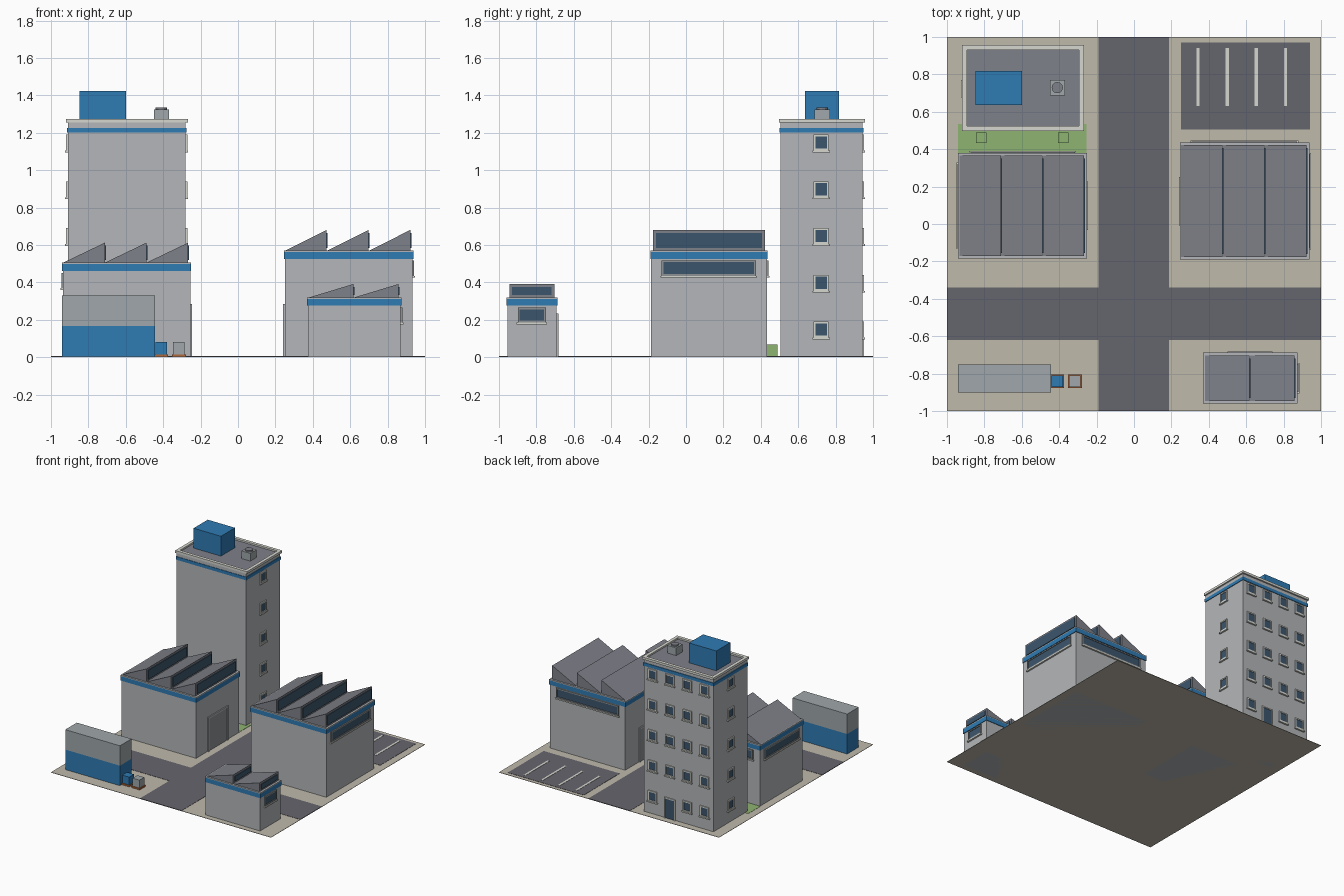
import bpy, bmesh
from mathutils import Matrix

if "Cube" in bpy.data.objects:
    bpy.data.objects.remove(bpy.data.objects["Cube"])


def material(name, r, g, b):
    m = bpy.data.materials.new(name)
    m.diffuse_color = [(c / 255) ** 2.2 for c in (r, g, b)] + [1]
    m.use_nodes = True
    m.node_tree.nodes["Principled BSDF"].inputs["Base Color"].default_value = m.diffuse_color
    return m


WALL = material("wall", 178, 181, 184)
ROOF = material("roof", 126, 128, 136)
BLUE = material("blue", 50, 122, 178)
GLASS = material("glass", 62, 86, 108)
TRIM = material("trim", 214, 214, 208)
DARK = material("door_grey", 140, 145, 147)
ROAD = material("asphalt", 101, 101, 109)
SAND = material("paving", 190, 184, 170)
GREEN = material("grass", 140, 178, 112)
WOOD = material("pallet_wood", 176, 104, 62)
STEEL = material("steel", 158, 166, 169)


def finish(name, bm, mat):
    bmesh.ops.recalc_face_normals(bm, faces=bm.faces)
    me = bpy.data.meshes.new(name)
    bm.to_mesh(me)
    bm.free()
    me.materials.append(mat)
    ob = bpy.data.objects.new(name, me)
    bpy.context.collection.objects.link(ob)
    return ob


def boxes(name, mat, *items):
    """One object from boxes given as x0, x1, y0, y1, z0, z1."""
    bm = bmesh.new()
    for x0, x1, y0, y1, z0, z1 in items:
        mid = Matrix.Translation(((x0 + x1) / 2, (y0 + y1) / 2, (z0 + z1) / 2))
        size = Matrix.Diagonal((x1 - x0, y1 - y0, z1 - z0, 1))
        bmesh.ops.create_cube(bm, size=1, matrix=mid @ size)
    return finish(name, bm, mat)


def on_wall(axis, sign, pos, a0, a1, z0, z1, depth):
    """Box standing out from a wall at 'pos', spanning a0..a1 along it."""
    lo, hi = sorted((pos - sign * 0.004, pos + sign * depth))
    return (lo, hi, a0, a1, z0, z1) if axis == "x" else (a0, a1, lo, hi, z0, z1)


def opening(name, wall, a, z0, w, h, frame, pane, t=0.01, sill=True, door=False):
    """Framed window or door on a wall (axis, sign, position)."""
    a0, a1, z1 = a - w / 2, a + w / 2, z0 + h
    bars = [(a0, a0 + t, z0, z1), (a1 - t, a1, z0, z1), (a0 + t, a1 - t, z1 - t, z1)]
    if not door:
        bars.append((a0 + t, a1 - t, z0, z0 + t))
    boxes(name + "_frame", frame, *[on_wall(*wall, *b, 0.009) for b in bars])
    boxes(name + "_pane", pane,
          on_wall(*wall, a0 + t, a1 - t, z0 if door else z0 + t, z1 - t, 0.004))
    if sill:
        boxes(name + "_sill", TRIM,
              on_wall(*wall, a0 - 0.006, a1 + 0.006, z0 - 0.01, z0, 0.014))


def tooth(name, x0, x1, y0, y1, z0, z1):
    """Sawtooth roof wedge with its glazed upright side facing +x."""
    bm = bmesh.new()
    f = bm.faces.new([bm.verts.new((x, y0, z)) for x, z in ((x0, z0), (x1, z0), (x1, z1))])
    r = bmesh.ops.extrude_face_region(bm, geom=[f])
    bmesh.ops.translate(bm, vec=(0, y1 - y0, 0),
                        verts=[v for v in r["geom"] if isinstance(v, bmesh.types.BMVert)])
    finish(name, bm, ROOF)
    boxes(name + "_glass", GLASS,
          (x1 - 0.004, x1 + 0.006, y0 + 0.016, y1 - 0.016, z0 + 0.015, z1 - 0.016))


def factory(name, x0, x1, y0, y1, z, teeth, rise):
    """Hall with blue band, eave and sawtooth roof; z is the top of the band."""
    e = 0.005
    boxes(name + "_walls", WALL, (x0, x1, y0, y1, 0, z))
    boxes(name + "_band", BLUE, (x0 - e, x1 + e, y0 - e, y1 + e, z - 0.038, z - 0.002))
    boxes(name + "_eave", WALL, (x0 - e, x1 + e, y0 - e, y1 + e, z - 0.002, z + 0.006))
    w = (x1 - x0 - 0.012) / teeth
    for i in range(teeth):
        tooth(f"{name}_roof_tooth_{i + 1}", x0 + i * w, x0 + (i + 1) * w,
              y0 + 0.01, y1 - 0.01, z + 0.005, z + rise)


# Ground, roads and parking
boxes("ground", SAND, (-1, 1, -1, 1, 0, 0.003))
boxes("roads", ROAD, (-0.19, 0.187, -1, 1, 0.002, 0.005),
      (-1, -0.19, -0.62, -0.34, 0.002, 0.005), (0.187, 1, -0.62, -0.34, 0.002, 0.005))
boxes("parking_lot", ROAD, (0.25, 0.94, 0.505, 0.97, 0.002, 0.005))
boxes("parking_lines", TRIM, *[(x - 0.009, x + 0.009, 0.63, 0.94, 0.004, 0.007)
                               for x in (0.342, 0.498, 0.654, 0.81)])

# Lawn and hedges
boxes("lawn", GREEN, (-0.94, -0.255, 0.38, 0.535, 0.001, 0.005))
boxes("hedges", GREEN, *[(x - 0.029, x + 0.029, 0.432, 0.488, 0.003, 0.067)
                         for x in (-0.817, -0.378)])

# Left hall
factory("left_hall", -0.935, -0.255, -0.18, 0.375, 0.5, 3, 0.112)
opening("left_hall_side_window", ("x", -1, -0.935), 0.097, 0.37, 0.45, 0.08, DARK, GLASS)
opening("left_hall_back_window", ("y", 1, 0.375), -0.595, 0.37, 0.56, 0.08, DARK, GLASS)
opening("left_hall_gate", ("x", 1, -0.255), 0.097, 0.003, 0.26, 0.28, WALL, DARK,
        0.014, False, True)

# Right hall
factory("right_hall", 0.25, 0.933, -0.186, 0.432, 0.563, 3, 0.117)
opening("right_hall_side_window", ("x", 1, 0.933), 0.122, 0.435, 0.505, 0.083, DARK, GLASS)
opening("right_hall_back_window", ("y", 1, 0.432), 0.59, 0.435, 0.565, 0.083, DARK, GLASS)
opening("right_hall_gate", ("x", -1, 0.25), 0.122, 0.003, 0.26, 0.28, WALL, DARK,
        0.014, False, True)

# Small hall
factory("small_hall", 0.375, 0.87, -0.955, -0.692, 0.313, 2, 0.078)
opening("small_hall_side_window", ("x", 1, 0.87), -0.824, 0.186, 0.15, 0.08, DARK, GLASS)
opening("small_hall_gate", ("y", 1, -0.692), 0.62, 0.003, 0.24, 0.23, WALL, DARK,
        0.014, False, True)

# Office tower
X0, X1, Y0, Y1 = -0.91, -0.28, 0.504, 0.943
boxes("tower_walls", WALL, (X0, X1, Y0, Y1, 0, 1.257))
boxes("tower_band", BLUE, (X0 - 0.005, X1 + 0.005, Y0 - 0.004, Y1 + 0.005, 1.2, 1.226))
boxes("tower_roof_deck", ROOF, (X0, X1, Y0, Y1, 1.255, 1.261))
P0, P1, Q0, Q1, T = -0.92, -0.268, 0.498, 0.956, 0.026
boxes("tower_parapet", TRIM,
      (P0, P1, Q0, Q0 + T, 1.255, 1.274), (P0, P1, Q1 - T, Q1, 1.255, 1.274),
      (P0, P0 + T, Q0 + T, Q1 - T, 1.255, 1.274), (P1 - T, P1, Q0 + T, Q1 - T, 1.255, 1.274))
for row in range(5):
    z = 0.105 + 0.25 * row
    for side, wall in (("right", ("x", 1, X1)), ("left", ("x", -1, X0))):
        opening(f"tower_{side}_window_{row + 1}", wall, 0.723, z, 0.08, 0.085, TRIM, GLASS)
    for col in range(4):
        x = X1 - (X1 - X0) * (col + 0.5) / 4
        if row == 0 and col == 1:
            opening("tower_door", ("y", 1, Y1), x, 0.003, 0.1, 0.17, TRIM, GLASS,
                    0.01, False, True)
        else:
            opening(f"tower_back_window_{row + 1}_{col + 1}", ("y", 1, Y1), x, z,
                    0.08, 0.085, TRIM, GLASS)

# Rooftop plant room and fan unit
boxes("rooftop_plant_room", BLUE, (-0.848, -0.6, 0.635, 0.818, 1.26, 1.424))
boxes("rooftop_fan_unit", STEEL, (-0.45, -0.37, 0.688, 0.77, 1.26, 1.324))
bm = bmesh.new()
bmesh.ops.create_cone(bm, cap_ends=True, segments=12, radius1=0.03, radius2=0.03,
                      depth=0.014, matrix=Matrix.Translation((-0.41, 0.729, 1.327)))
finish("rooftop_fan", bm, ROOF)

# Stacked containers
boxes("lower_container", BLUE, (-0.94, -0.443, -0.9, -0.75, 0.003, 0.167))
boxes("upper_container", STEEL, (-0.94, -0.443, -0.9, -0.75, 0.167, 0.331))

# Crates on pallets
for name, x, mat in (("blue_crate", -0.41, BLUE), ("grey_crate", -0.316, STEEL)):
    boxes(name + "_pallet", WOOD, (x - 0.037, x + 0.037, -0.878, -0.804, 0.003, 0.015))
    boxes(name, mat, (x - 0.031, x + 0.031, -0.872, -0.81, 0.015, 0.08))
